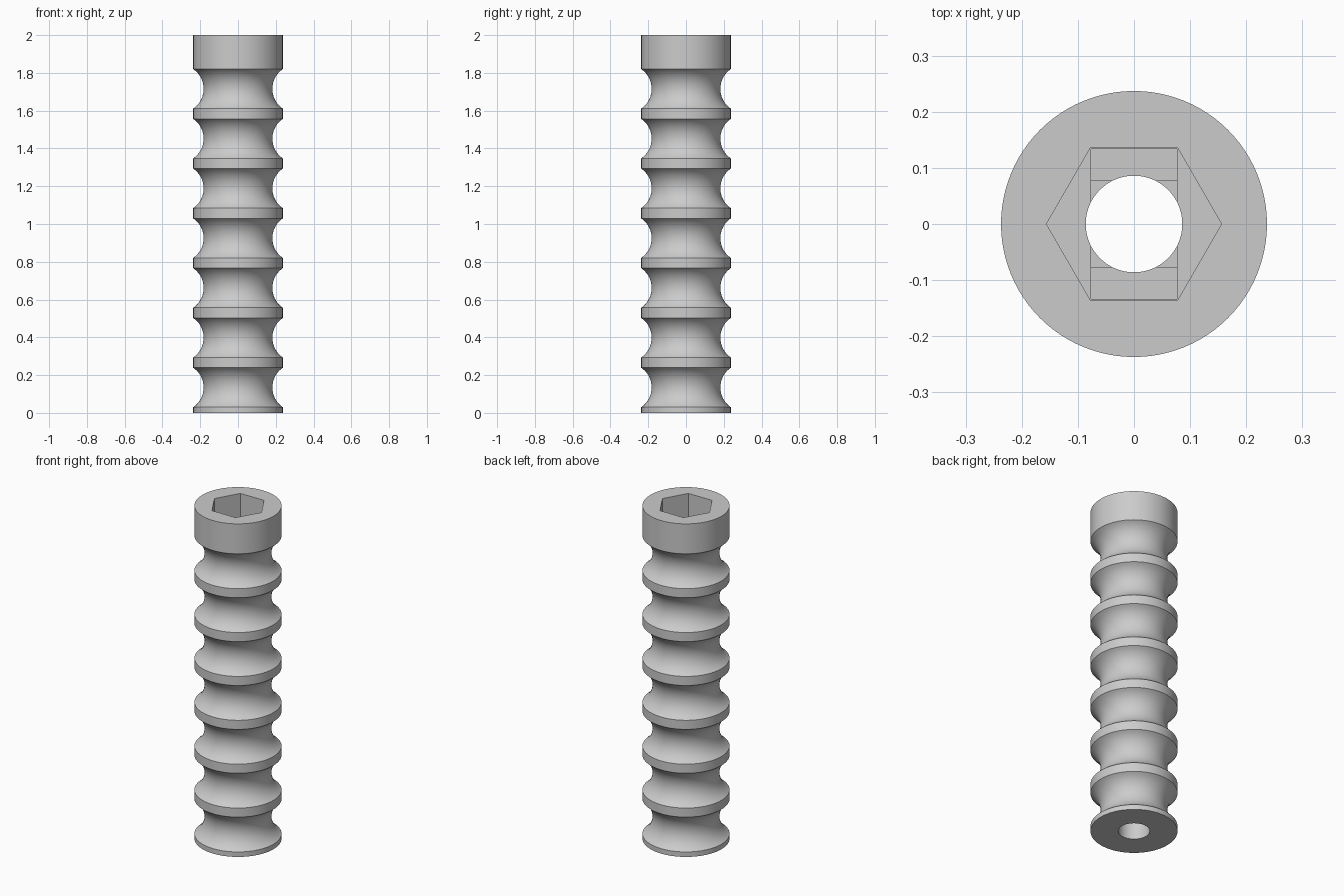
import bpy, bmesh, math

cube = bpy.data.objects.get("Cube")
if cube:
    bpy.data.objects.remove(cube, do_unlink=True)

HEIGHT, RADIUS, WAIST = 2.0, 0.237, 0.182
GROOVES, FIRST, PITCH, GAP = 7, 0.03, 0.2635, 0.209

grey = bpy.data.materials.new("plain grey")
grey.use_nodes = True
colour = (0.6, 0.6, 0.6, 1.0)
grey.diffuse_color = colour
grey.node_tree.nodes["Principled BSDF"].inputs["Base Color"].default_value = colour


def stack(name, rings):
    """Solid made from horizontal outlines joined from bottom to top."""
    bm = bmesh.new()
    loops = [[bm.verts.new(p) for p in ring] for ring in rings]
    n = len(loops[0])
    for low, high in zip(loops, loops[1:]):
        for i in range(n):
            j = (i + 1) % n
            bm.faces.new((low[i], low[j], high[j], high[i]))
    bm.faces.new(loops[0][::-1])
    bm.faces.new(loops[-1])
    mesh = bpy.data.meshes.new(name)
    bm.to_mesh(mesh)
    bm.free()
    mesh.materials.append(grey)
    obj = bpy.data.objects.new(name, mesh)
    bpy.context.collection.objects.link(obj)
    return obj


def circle(r, z, n=96):
    return [(r * math.cos(2 * math.pi * i / n), r * math.sin(2 * math.pi * i / n), z)
            for i in range(n)]


def box(x, y, z):
    return [(-x, -y, z), (x, -y, z), (x, y, z), (-x, y, z)]


# Round shaft with concave arc grooves and a plain head
half, depth = GAP / 2, RADIUS - WAIST
arc = (half ** 2 + depth ** 2) / (2 * depth)
sweep = math.asin(half / arc)
STEPS = 18
profile = [(RADIUS, 0)]
for k in range(GROOVES):
    middle = FIRST + k * PITCH + half
    for s in range(STEPS + 1):
        a = sweep * (2 * s / STEPS - 1)
        profile.append((WAIST + arc - arc * math.cos(a), middle + arc * math.sin(a)))
profile.append((RADIUS, HEIGHT))
body = stack("grooved_shaft", [circle(r, z) for r, z in profile])

# Through bore, hexagonal socket and the two shallow steps below it
floor, step = 1.85, 0.012
cutters = [
    stack("bore_cutter", [circle(0.086, -0.1), circle(0.086, 2.1)]),
    stack("hex_cutter", [circle(0.156, floor, 6), circle(0.156, 2.1, 6)]),
    stack("slot_cutter", [box(0.077, 0.1335, floor - step), box(0.077, 0.1335, 1.95)]),
    stack("square_cutter", [box(0.077, 0.077, floor - 2 * step), box(0.077, 0.077, 1.93)]),
]
bpy.ops.object.select_all(action='DESELECT')
bpy.context.view_layer.objects.active = body
body.select_set(True)
for cutter in cutters:
    cutter.hide_render = True
    mod = body.modifiers.new(cutter.name, 'BOOLEAN')
    mod.operation = 'DIFFERENCE'
    mod.solver = 'EXACT'
    mod.object = cutter
    bpy.ops.object.modifier_apply(modifier=mod.name)
    bpy.data.objects.remove(cutter, do_unlink=True)

bpy.ops.object.shade_smooth_by_angle(angle=math.radians(30))
